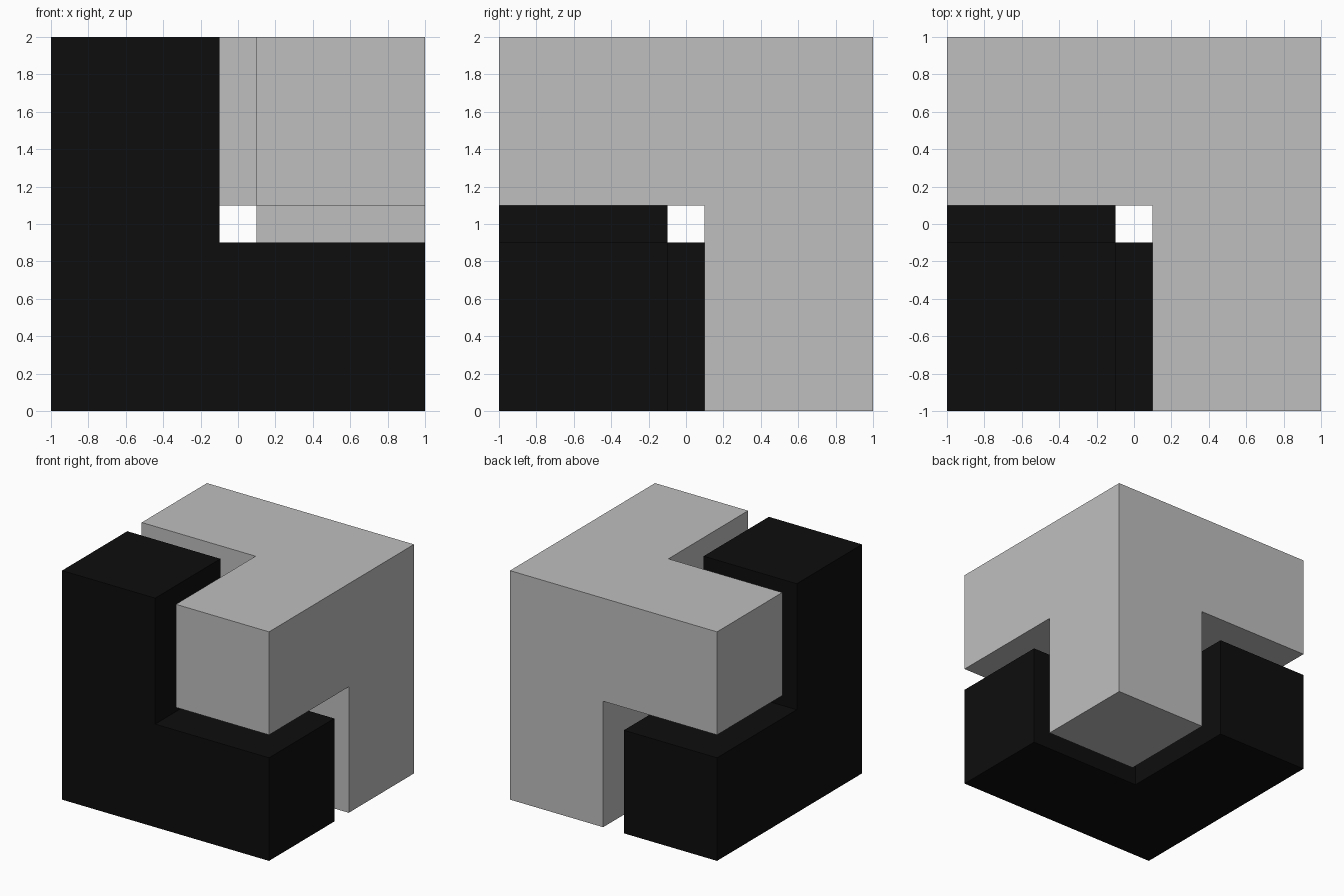
import bpy, bmesh, math
from mathutils import Matrix, Vector

cube = bpy.data.objects.get("Cube")
if cube:
    bpy.data.objects.remove(cube, do_unlink=True)

SIZE = 2.0       # outer cube edge
THICK = 0.9      # arm thickness
CENTRE = Vector((0, 0, SIZE / 2))


def make_material(name, value):
    mat = bpy.data.materials.new(name)
    mat.use_nodes = True
    color = (value, value, value, 1)
    mat.diffuse_color = color
    bsdf = next(n for n in mat.node_tree.nodes if n.type == 'BSDF_PRINCIPLED')
    bsdf.inputs["Base Color"].default_value = color
    return mat


def corner_piece(name, side, mat):
    """Corner block with three arms running along the cube edges."""
    bm = bmesh.new()
    offset = side * (SIZE - THICK) / 2
    place = Matrix.Translation(CENTRE + Vector((offset, offset, offset)))
    bmesh.ops.create_cube(bm, size=THICK, matrix=place)

    # Extrude the three faces that look away from the outer corner
    bm.normal_update()
    inner = [f for f in bm.faces if sum(f.normal) * side < 0]
    for face in inner:
        direction = face.normal.copy()
        arm = bmesh.ops.extrude_discrete_faces(bm, faces=[face])["faces"][0]
        bmesh.ops.translate(bm, verts=arm.verts, vec=direction * (SIZE - THICK))

    # Merge coplanar faces into clean L-shaped sides
    bmesh.ops.remove_doubles(bm, verts=bm.verts, dist=0.0001)
    bmesh.ops.dissolve_limit(bm, angle_limit=math.radians(1),
                             verts=bm.verts, edges=bm.edges)
    bmesh.ops.recalc_face_normals(bm, faces=bm.faces)

    mesh = bpy.data.meshes.new(name)
    bm.to_mesh(mesh)
    bm.free()
    mesh.materials.append(mat)
    obj = bpy.data.objects.new(name, mesh)
    bpy.context.collection.objects.link(obj)
    return obj


# Two interlocking, mirrored corner pieces
corner_piece("lower_corner_piece", -1, make_material("black", 0.004))
corner_piece("upper_corner_piece", 1, make_material("light grey", 0.52))
